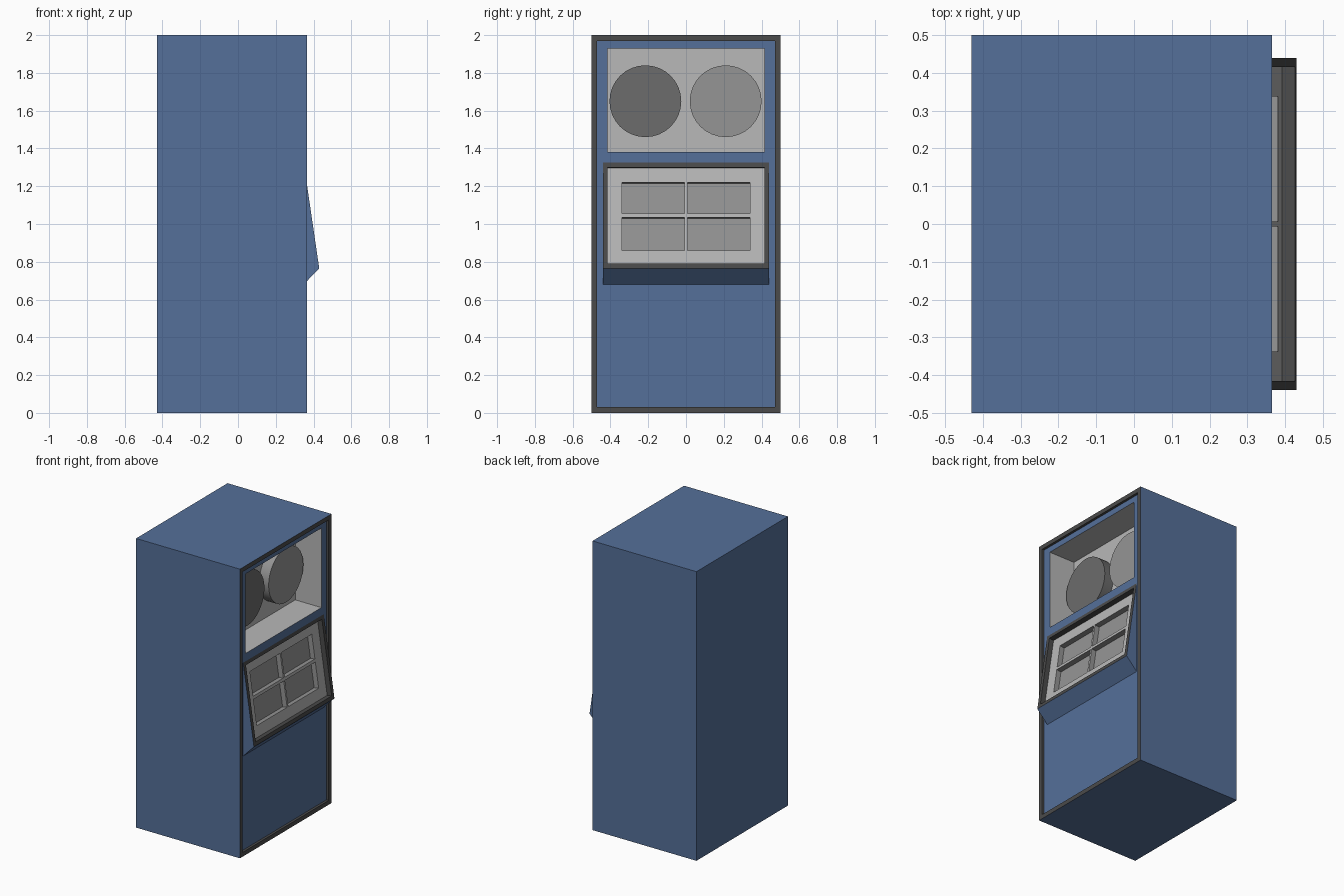
import bpy, bmesh, math
from mathutils import Vector

if "Cube" in bpy.data.objects:
    bpy.data.objects.remove(bpy.data.objects["Cube"])


def material(name, color):
    m = bpy.data.materials.new(name)
    m.diffuse_color = (*color, 1)
    m.use_nodes = True
    m.node_tree.nodes["Principled BSDF"].inputs["Base Color"].default_value = m.diffuse_color
    return m


BLUE = material("blue_paint", (0.09, 0.16, 0.32))
TRIM = material("dark_trim", (0.07, 0.07, 0.07))
LIGHT = material("light_grey", (0.48, 0.48, 0.48))
MID = material("mid_grey", (0.30, 0.30, 0.30))
DARK = material("dark_grey", (0.15, 0.15, 0.15))
MATS = [BLUE, TRIM, LIGHT, MID]


def prism(profile, half_width):
    """Extrude an x-z profile symmetrically along y."""
    bm = bmesh.new()
    rows = [[bm.verts.new((x, y, z)) for x, z in profile] for y in (-half_width, half_width)]
    bm.faces.new(rows[0])
    bm.faces.new(rows[1][::-1])
    n = len(profile)
    for i in range(n):
        j = (i + 1) % n
        bm.faces.new((rows[0][j], rows[0][i], rows[1][i], rows[1][j]))
    bmesh.ops.recalc_face_normals(bm, faces=bm.faces[:])
    return bm


def inset(bm, face, thickness, depth, ring, floor):
    """Inset or sink a face, colouring the new ring and the floor."""
    bm.normal_update()
    res = bmesh.ops.inset_individual(bm, faces=[face], thickness=thickness,
                                     depth=-depth, use_even_offset=True)
    for f in res["faces"]:
        f.material_index = ring
    face.material_index = floor


def coplanar(bm, co, no):
    return [f for f in bm.faces if all(abs((v.co - co).dot(no)) < 1e-4 for v in f.verts)]


def cut(bm, co, no, planes):
    """Slice the flat area through co with a list of (point, normal) planes."""
    for p, n in planes:
        faces = coplanar(bm, co, no)
        edges = {e for f in faces for e in f.edges}
        verts = {v for f in faces for v in f.verts}
        bmesh.ops.bisect_plane(bm, geom=faces + list(edges) + list(verts),
                               dist=1e-5, plane_co=p, plane_no=n)
    return coplanar(bm, co, no)


def finish(bm, name):
    me = bpy.data.meshes.new(name)
    bm.to_mesh(me)
    bm.free()
    for m in MATS:
        me.materials.append(m)
    bpy.context.collection.objects.link(bpy.data.objects.new(name, me))


def front_face(bm):
    bm.normal_update()
    return max(bm.faces, key=lambda f: f.normal.x)


X, Y, Z = Vector((1, 0, 0)), Vector((0, 1, 0)), Vector((0, 0, 1))
PANEL_X = 0.348

# Cabinet with a raised trim border and a sunken front panel
bm = prism([(-0.43, 0), (0.365, 0), (0.365, 2), (-0.43, 2)], 0.5)
face = front_face(bm)
inset(bm, face, 0.03, 0, 1, 0)
inset(bm, face, 0, 0.365 - PANEL_X, 1, 0)

# Reel window pocket, and the opening behind the console
planes = [(Y * y, Y) for y in (-0.44, -0.415, 0.415, 0.44)]
planes += [(Z * z, Z) for z in (0.68, 1.325, 1.38, 1.93)]
opening = []
window = None
for f in cut(bm, Vector((PANEL_X, 0, 0)), X, planes):
    c = f.calc_center_median()
    if abs(c.y) < 0.415 and 1.38 < c.z < 1.93:
        window = f
    elif abs(c.y) < 0.44 and 0.68 < c.z < 1.325:
        opening.append(f)
inset(bm, window, 0, 0.20, 2, 2)
bmesh.ops.delete(bm, geom=opening, context='FACES')
finish(bm, "cabinet")

# Sloped console with trim frame and sunken plate
bm = prism([(PANEL_X, 0.68), (0.43, 0.765), (PANEL_X, 1.325)], 0.44)
back = min(bm.faces, key=lambda f: f.normal.x)
bmesh.ops.delete(bm, geom=[back], context='FACES_ONLY')
slope = Vector((PANEL_X - 0.43, 0, 1.325 - 0.765)).normalized()
normal = Vector((slope.z, 0, -slope.x))
face = next(f for f in bm.faces if len(f.verts) == 4 and f.calc_center_median().z > 0.9)
inset(bm, face, 0.025, 0, 1, 2)
inset(bm, face, 0, 0.035, 1, 2)

# Four recessed display bays in the plate
floor = face.calc_center_median()
planes = [(Y * y, Y) for y in (-0.338, -0.007, 0.007, 0.338)]
planes += [(floor + slope * ((z - floor.z) / slope.z), slope) for z in (0.86, 1.035, 1.055, 1.22)]
bays = []
for f in cut(bm, floor, normal, planes):
    f.material_index = 2
    c = f.calc_center_median()
    if 0.007 < abs(c.y) < 0.338 and (0.86 < c.z < 1.035 or 1.055 < c.z < 1.22):
        bays.append(f)
for f in bays:
    inset(bm, f, 0, 0.035, 3, 3)
finish(bm, "console")

# Two reels on the window back wall
for name, y, mat in (("left_reel", -0.215, DARK), ("right_reel", 0.21, MID)):
    bpy.ops.mesh.primitive_cylinder_add(vertices=32, radius=0.19, depth=0.072,
                                        location=(0.184, y, 1.65),
                                        rotation=(0, math.pi / 2, 0))
    reel = bpy.context.object
    reel.name = name
    reel.data.materials.append(mat)
    bpy.ops.object.shade_smooth_by_angle()
